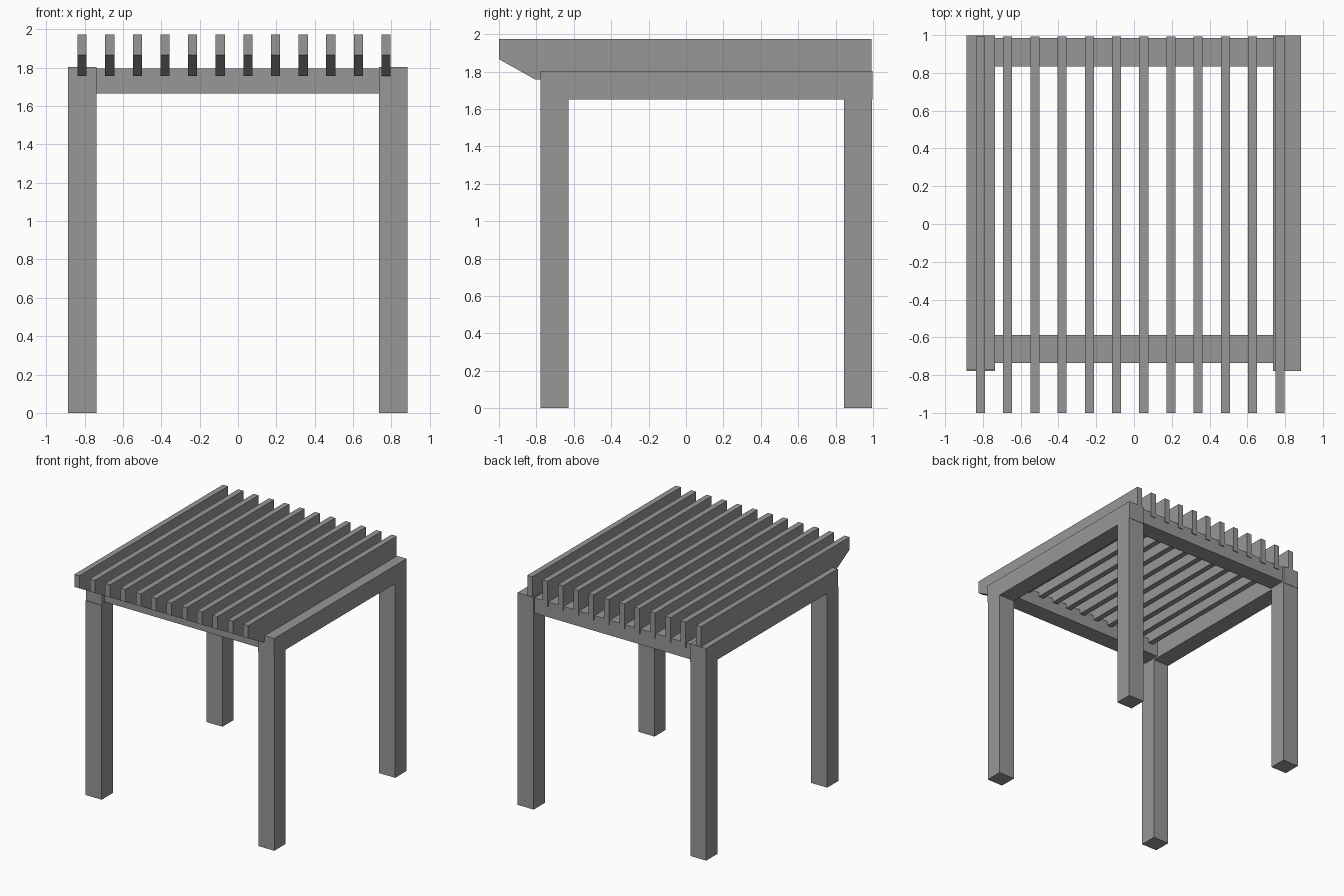
import bpy

if "Cube" in bpy.data.objects:
    bpy.data.objects.remove(bpy.data.objects["Cube"])

# Dark grey finish shared by all parts
GREY = bpy.data.materials.new("dark_grey")
GREY.diffuse_color = (0.31, 0.31, 0.31, 1)
GREY.use_nodes = True
GREY.node_tree.nodes["Principled BSDF"].inputs["Base Color"].default_value = GREY.diffuse_color


def mesh_object(name, verts, faces):
    mesh = bpy.data.meshes.new(name)
    mesh.from_pydata(verts, [], faces)
    mesh.materials.append(GREY)
    obj = bpy.data.objects.new(name, mesh)
    bpy.context.collection.objects.link(obj)
    return obj


def extrude_x(name, profile, x0, x1):
    """Solid from a (y, z) outline, counter-clockwise seen from +x."""
    n = len(profile)
    verts = [(x, y, z) for x in (x0, x1) for y, z in profile]
    faces = [tuple(reversed(range(n))), tuple(range(n, 2 * n))]
    faces += [(i, (i + 1) % n, (i + 1) % n + n, i + n) for i in range(n)]
    return mesh_object(name, verts, faces)


def box(name, x, y, z):
    outline = [(y[0], z[0]), (y[1], z[0]), (y[1], z[1]), (y[0], z[1])]
    return extrude_x(name, outline, x[0], x[1])


LEFT, RIGHT = (-0.887, -0.737), (0.735, 0.885)
BEAM_BOTTOM, BEAM_TOP = 1.65, 1.803

# Posts and the side beams resting on them
for side, x, front in (("left", LEFT, -0.771), ("right", RIGHT, -0.779)):
    box(f"front_{side}_post", x, (-0.777, -0.628), (0, BEAM_BOTTOM))
    box(f"back_{side}_post", x, (0.845, 0.995), (0, BEAM_BOTTOM))
    box(f"{side}_beam", x, (front, 0.998), (BEAM_BOTTOM, BEAM_TOP))

# Cross beams between the side beams
for name, y in (("front_cross_beam", (-0.737, -0.587)),
                ("back_cross_beam", (0.835, 0.985))):
    box(name, (LEFT[1], RIGHT[0]), y, (1.665, 1.795))

# Roof slats with a slanted front end
slat = [(-1.0, 1.866), (-0.805, 1.757), (0.993, 1.757), (0.993, 1.973), (-1.0, 1.973)]
COUNT, FIRST, LAST, WIDTH = 12, -0.813, 0.772, 0.048
for i in range(COUNT):
    x = FIRST + (LAST - FIRST) * i / (COUNT - 1)
    extrude_x(f"roof_slat_{i + 1}", slat, x - WIDTH / 2, x + WIDTH / 2)
